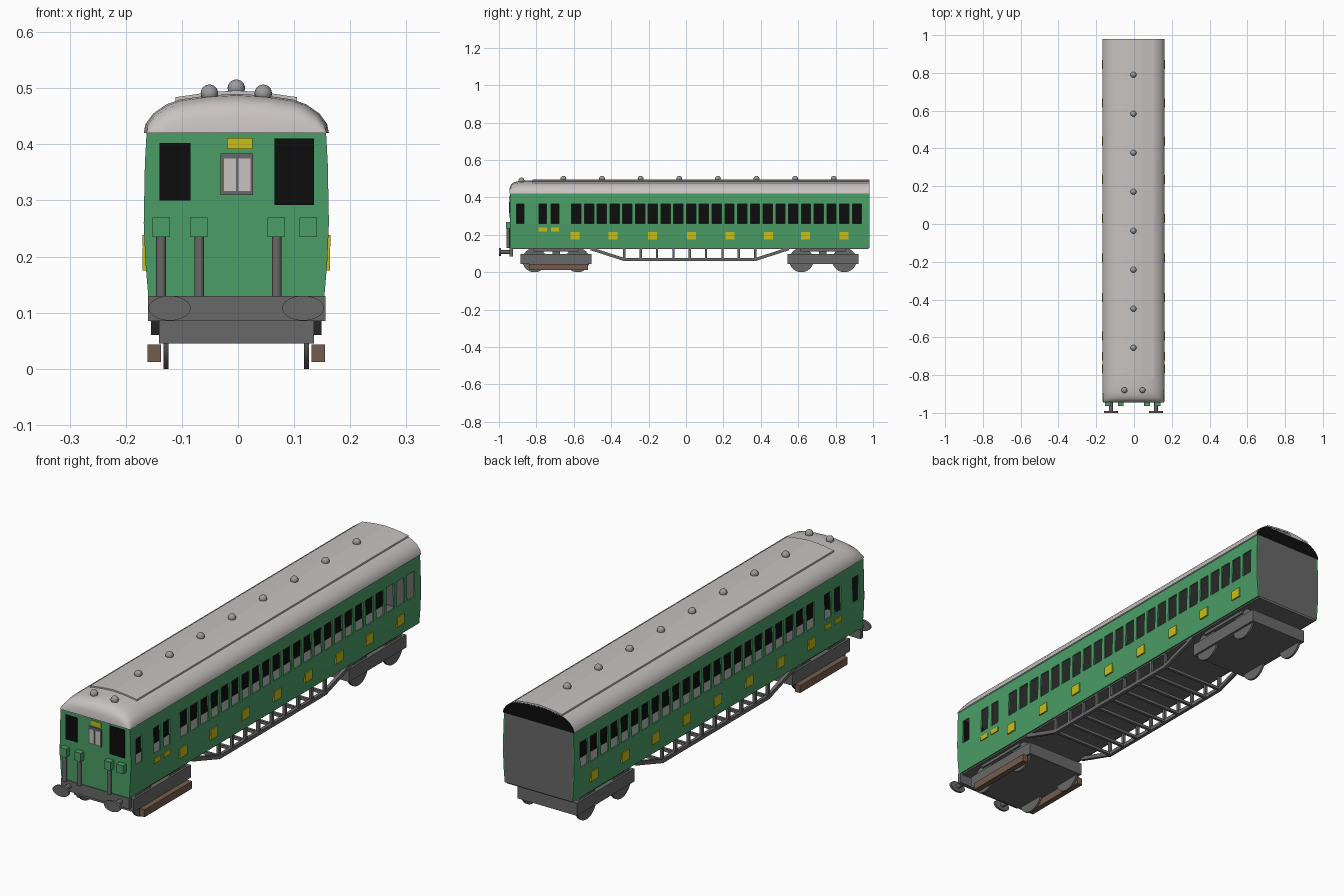
import bpy, bmesh, math
from mathutils import Vector

if "Cube" in bpy.data.objects:
    bpy.data.objects.remove(bpy.data.objects["Cube"])

CX = -0.003  # slight sideways offset of the coach body


def material(name, r, g, b):
    m = bpy.data.materials.new(name)
    m.diffuse_color = (r, g, b, 1)
    m.use_nodes = True
    m.node_tree.nodes["Principled BSDF"].inputs["Base Color"].default_value = m.diffuse_color
    return m


GREEN = material("coach green", 0.07, 0.34, 0.135)
ROOF = material("roof pale grey", 0.58, 0.54, 0.54)
GREY = material("frame grey", 0.14, 0.14, 0.14)
VENT = material("vent grey", 0.33, 0.33, 0.33)
BLACK = material("black", 0.004, 0.004, 0.004)
YELLOW = material("yellow", 0.58, 0.52, 0.01)
BROWN = material("wood brown", 0.18, 0.107, 0.077)


def mesh(name, verts, faces, *mats, smooth=False):
    me = bpy.data.meshes.new(name)
    me.from_pydata([(x + CX, y, z) for x, y, z in verts], [], faces)
    for m in mats:
        me.materials.append(m)
    ob = bpy.data.objects.new(name, me)
    bpy.context.collection.objects.link(ob)
    if smooth:
        me.shade_smooth()
    return ob


def from_bm(name, bm, mat, smooth=False):
    bmesh.ops.recalc_face_normals(bm, faces=bm.faces)
    me = bpy.data.meshes.new(name)
    bm.to_mesh(me)
    bm.free()
    me.materials.append(mat)
    ob = bpy.data.objects.new(name, me)
    bpy.context.collection.objects.link(ob)
    ob.location.x = CX
    if smooth:
        bpy.context.view_layer.objects.active = ob
        ob.select_set(True)
        bpy.ops.object.shade_smooth_by_angle(angle=math.radians(40))
        ob.select_set(False)
    return ob


def box(name, x0, x1, y0, y1, z0, z1, mat):
    v = [(x, y, z) for x in (x0, x1) for y in (y0, y1) for z in (z0, z1)]
    f = [(0, 1, 3, 2), (4, 6, 7, 5), (0, 4, 5, 1), (2, 3, 7, 6), (0, 2, 6, 4), (1, 5, 7, 3)]
    return mesh(name, v, f, mat)


def cylinder(name, loc, r, depth, axis, mat, seg=32, sx=1.0):
    """Cylinder along a world axis; sx stretches it in x."""
    bm = bmesh.new()
    bmesh.ops.create_cone(bm, cap_ends=True, segments=seg, radius1=r, radius2=r, depth=depth)
    rot = Vector((0, 0, 1)).rotation_difference(Vector(axis)).to_matrix()
    bmesh.ops.rotate(bm, verts=bm.verts, matrix=rot)
    bmesh.ops.scale(bm, verts=bm.verts, vec=(sx, 1, 1))
    bmesh.ops.translate(bm, verts=bm.verts, vec=loc)
    return from_bm(name, bm, mat, True)


def bar(name, x, a, b, w, h, mat):
    """Bar of width w (x) and height h between two (y, z) points."""
    (ya, za), (yb, zb) = a, b
    k = h / 2 / math.hypot(yb - ya, zb - za)
    ny, nz = -(zb - za) * k, (yb - ya) * k
    sec = [(ya - ny, za - nz), (yb - ny, zb - nz), (yb + ny, zb + nz), (ya + ny, za + nz)]
    v = [(x + d, y, z) for d in (-w / 2, w / 2) for y, z in sec]
    f = [(3, 2, 1, 0), (4, 5, 6, 7)] + [(i, (i + 1) % 4, (i + 1) % 4 + 4, i + 4) for i in range(4)]
    return mesh(name, v, f, mat)


Y0, Y1 = -0.94, 0.98
# ---- side walls: bowed profile with real window openings ----
side = [(0.157, 0.13), (0.162, 0.19), (0.165, 0.26), (0.163, 0.365), (0.160, 0.42)]
windows = [(-0.905, -0.865), (-0.787, -0.745), (-0.722, -0.68)]
windows += [(c - 0.025, c + 0.025) for c in (-0.586 + 1.5 * i / 22 for i in range(23))]
ys = [Y0] + [y for w in windows for y in w] + [Y1]
for s in (-1, 1):
    n = len(side)
    verts = [(s * x, y, z) for y in ys for x, z in side]
    faces = []
    for i in range(len(ys) - 1):
        for j in range(n - 1):
            if i % 2 == 1 and j == 2:  # window cell stays open
                continue
            q = (i * n + j, (i + 1) * n + j, (i + 1) * n + j + 1, i * n + j + 1)
            faces.append(q if s > 0 else q[::-1])
    wall = mesh("side_wall", verts, faces, GREEN, BLACK)
    m = wall.modifiers.new("thickness", "SOLIDIFY")
    m.thickness, m.offset, m.material_offset = 0.006, -1, 1
    # yellow panels and door plates
    for y in (-0.594, -0.39, -0.18, 0.03, 0.235, 0.44, 0.64, 0.845):
        box("side_panel", s * 0.159, s * 0.167, y - 0.024, y + 0.024, 0.175, 0.216, YELLOW)
    for y in (-0.766, -0.70):
        box("door_plate", s * 0.160, s * 0.1675, y - 0.022, y + 0.022, 0.218, 0.238, YELLOW)

# ---- end walls ----
ring = [(x, z) for x, z in side] + [(-x, z) for x, z in reversed(side)]
idx = tuple(range(len(ring)))
mesh("front_wall", [(x, Y0, z) for x, z in ring], [idx], GREEN)
mesh("rear_wall", [(x, Y1, z) for x, z in ring], [idx[::-1]], GREY)

# ---- interior ----
box("floor", -0.15, 0.15, -0.925, 0.975, 0.125, 0.17, GREY)
box("ceiling", -0.154, 0.154, -0.925, 0.975, 0.385, 0.418, GREY)
box("centre_partition", -0.002, 0.002, -0.925, 0.975, 0.17, 0.385, BLACK)
box("cab_bulkhead", -0.15, 0.15, -0.934, -0.928, 0.135, 0.415, BLACK)

# ---- roof with domed front ----
half = [(0.165, 0.42), (0.162, 0.436), (0.148, 0.455), (0.125, 0.471),
        (0.1, 0.48), (0.05, 0.487), (0, 0.49)]
arch = half + [(-x, z) for x, z in reversed(half[:-1])]
stations = [(-0.945, 0, 0.975), (-0.943, 0.4, 0.975), (-0.935, 0.7, 0.975), (-0.92, 0.87, 0.98),
            (-0.895, 0.96, 0.99), (-0.86, 1, 1), (Y1, 1, 1)]
n = len(arch)
rv = [(x * sx, y, 0.42 + (z - 0.42) * sz) for y, sz, sx in stations for x, z in arch]
rf = [(i * n + j, (i + 1) * n + j, (i + 1) * n + j + 1, i * n + j + 1)
      for i in range(len(stations) - 1) for j in range(n - 1)]
mesh("roof", rv, rf, ROOF, smooth=True)
mesh("roof_rear_end", [(x, Y1, z) for x, z in arch], [tuple(range(n))[::-1]], BLACK)

# raised strip along the top of the roof
strip = [(0.108, 0.476), (0.108, 0.484), (0.05, 0.4925), (0, 0.496),
         (-0.05, 0.4925), (-0.108, 0.484), (-0.108, 0.476)]
k = len(strip)
mesh("roof_strip", [(x, y, z) for y in (-0.82, Y1) for x, z in strip],
     [(j, j + k, j + k + 1, j + 1) for j in range(k - 1)]
     + [tuple(range(k)), tuple(range(2 * k - 1, k - 1, -1))], ROOF)

# roof vents
vents = [(0, 0.79 - 0.2065 * i, 0.5) for i in range(8)] + [(s * 0.048, -0.88, 0.491) for s in (-1, 1)]
for p in vents:
    bm = bmesh.new()
    bmesh.ops.create_uvsphere(bm, u_segments=20, v_segments=12, radius=0.0155)
    bmesh.ops.translate(bm, verts=bm.verts, vec=p)
    from_bm("roof_vent", bm, VENT, True)

# ---- front details ----
F = Y0 - 0.003
box("cab_window_left", -0.137, -0.082, F, Y0, 0.30, 0.402, BLACK)
box("cab_window_right", 0.068, 0.138, F, Y0, 0.292, 0.41, BLACK)
box("door_window_frame", -0.028, 0.030, F - 0.001, Y0, 0.31, 0.384, GREY)
for x in (-0.022, 0.004):
    box("door_window_pane", x, x + 0.021, F - 0.003, Y0, 0.317, 0.375, ROOF)
box("front_yellow_plate", -0.017, 0.029, F - 0.001, Y0, 0.392, 0.411, YELLOW)
for x in (-0.134, -0.067, 0.071, 0.128):
    box("jumper_box", x - 0.0155, x + 0.0155, -0.963, Y0, 0.235, 0.27, GREEN)
for x in (-0.134, -0.066, 0.072):
    cylinder("jumper_pipe", (x, -0.951, 0.183), 0.0088, 0.108, (0, 0, 1), GREY, 16)
box("buffer_beam", -0.157, 0.159, -0.943, -0.925, 0.085, 0.13, GREY)
for s in (-1, 1):
    cylinder("buffer_head", (s * 0.119, -0.995, 0.108), 0.022, 0.01, (0, 1, 0), GREY, 32, 1.7)
    cylinder("buffer_shaft", (s * 0.119, -0.96, 0.108), 0.01, 0.066, (0, 1, 0), GREY, 16)

# ---- bogies ----
for yc in (-0.695, 0.732):
    box("bogie_frame", -0.138, 0.138, yc - 0.19, yc + 0.19, 0.045, 0.098, GREY)
    box("bogie_bolster", -0.138, 0.138, yc - 0.12, yc + 0.12, 0.112, 0.13, GREY)
    box("bogie_pivot", -0.06, 0.06, yc - 0.02, yc + 0.02, 0.095, 0.125, GREY)
    for y in (yc - 0.115, yc + 0.115):
        for s in (-1, 1):
            cylinder("wheel", (s * 0.125, y, 0.065), 0.065, 0.009, (1, 0, 0), GREY)
        cylinder("axle", (0, y, 0.065), 0.012, 0.25, (1, 0, 0), GREY, 12)
for s in (-1, 1):
    box("shoe_beam", s * 0.134, s * 0.158, -0.84, -0.525, 0.012, 0.043, BROWN)

# ---- underframe truss ----
posts = [-0.33 + 0.0875 * i for i in range(9)]
for s in (-1, 1):
    x = s * 0.145
    bar("truss_rail", x, (-0.335, 0.068), (0.375, 0.068), 0.014, 0.016, GREY)
    bar("truss_brace", x, (-0.51, 0.126), (-0.33, 0.068), 0.014, 0.016, GREY)
    bar("truss_brace", x, (0.55, 0.126), (0.37, 0.068), 0.014, 0.016, GREY)
    for y in posts:
        box("truss_post", x - 0.006, x + 0.006, y - 0.006, y + 0.006, 0.068, 0.132, GREY)
for y in posts:
    box("truss_cross_bar", -0.145, 0.145, y - 0.006, y + 0.006, 0.062, 0.074, GREY)
